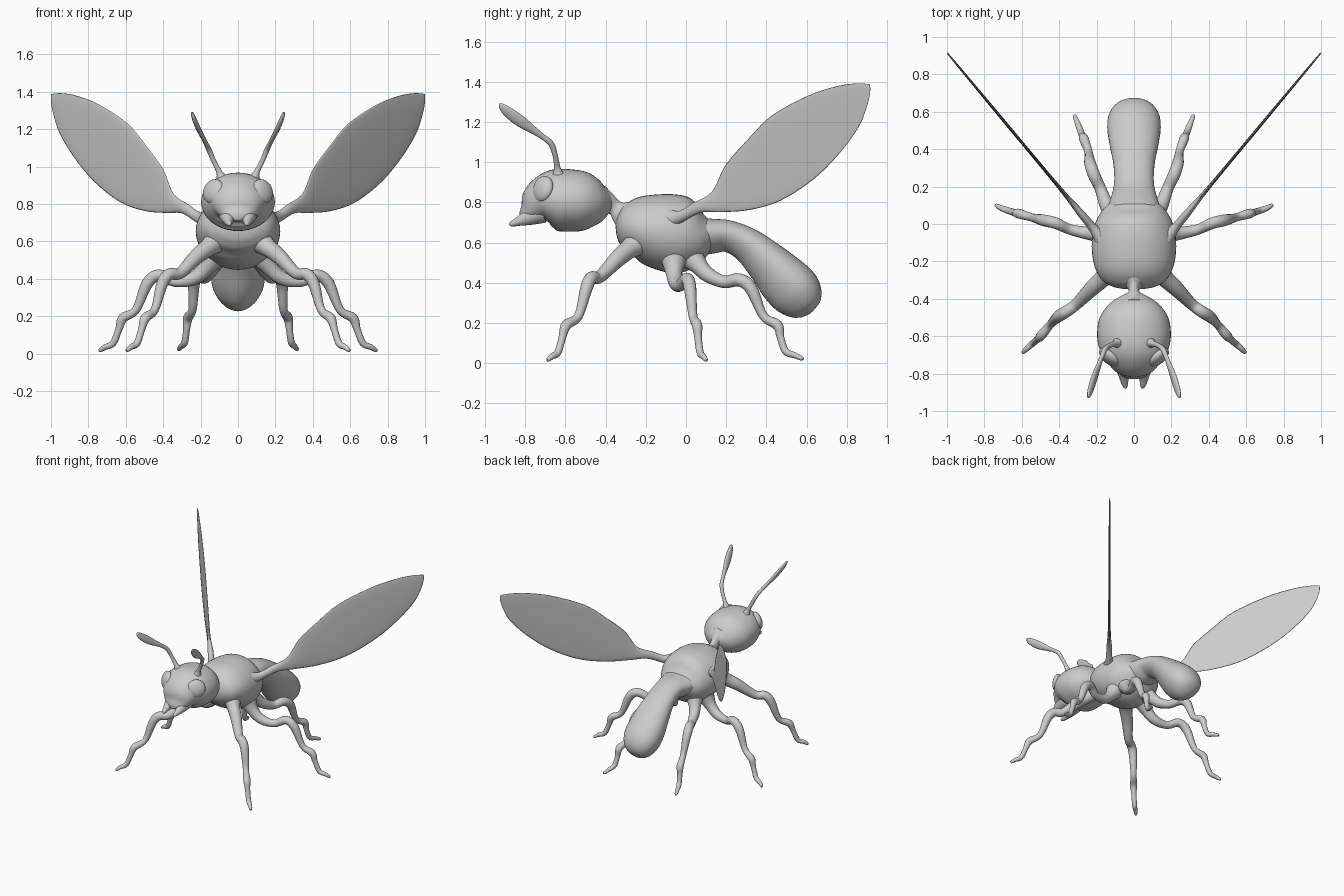
import bpy, bmesh, math
from mathutils import Vector, Matrix

grey = bpy.data.materials.new("plain grey")
grey.diffuse_color = (0.6, 0.6, 0.6, 1)


def smooth_rows(rows, n=5):
    """Catmull-Rom interpolation of rows of numbers."""
    out = []
    for i in range(len(rows) - 1):
        p0, p1 = rows[max(i - 1, 0)], rows[i]
        p2, p3 = rows[i + 1], rows[min(i + 2, len(rows) - 1)]
        for k in range(n):
            t = k / n
            out.append([0.5 * (2 * b + (c - a) * t + (2 * a - 5 * b + 4 * c - d) * t * t
                               + (3 * b - a - 3 * c + d) * t ** 3)
                        for a, b, c, d in zip(p0, p1, p2, p3)])
    out.append(list(rows[-1]))
    return out


def finish(name, bm, mirror):
    bmesh.ops.recalc_face_normals(bm, faces=bm.faces)
    for f in bm.faces:
        f.smooth = True
    me = bpy.data.meshes.new(name)
    bm.to_mesh(me)
    bm.free()
    me.materials.append(grey)
    ob = bpy.data.objects.new(name, me)
    bpy.context.collection.objects.link(ob)
    if mirror:
        ob.modifiers.new("Mirror", 'MIRROR')
    return ob


def skin(name, rings, mirror=False):
    """Join rings of points into a closed smooth skin."""
    bm = bmesh.new()
    loops = [[bm.verts.new(p) for p in r] for r in rings]
    n = len(loops[0])
    for a, b in zip(loops, loops[1:]):
        for i in range(n):
            j = (i + 1) % n
            bm.faces.new((a[i], a[j], b[j], b[i]))
    bm.faces.new(loops[0])
    bm.faces.new(loops[-1])
    return finish(name, bm, mirror)


def loft(name, stations, mirror=False, sides=24, egg=0.0):
    """Stations: x, y, z, half width, half height along a path."""
    rows = smooth_rows(stations)
    pts = [Vector(r[:3]) for r in rows]
    side, rings = Vector((1, 0, 0)), []
    for i, r in enumerate(rows):
        t = (pts[min(i + 1, len(pts) - 1)] - pts[max(i - 1, 0)]).normalized()
        side = (side - t * side.dot(t)).normalized()
        up = side.cross(t)
        if up.z < 0 and egg:
            up = -up
        w, h = max(r[3], 0.001), max(r[4], 0.001)
        rings.append([pts[i] + side * (w * math.cos(a) * (1 + egg * math.sin(a)))
                      + up * (h * math.sin(a))
                      for a in (math.tau * k / sides for k in range(sides))])
    return skin(name, rings, mirror)


def limb(name, stations, mirror=True):
    return loft(name, [(*s, s[3]) for s in stations], mirror, 16)


# Body: y, z, half width, half height
def body(name, st, egg=0.0):
    return loft(name, [(0, *s) for s in st], sides=40, egg=egg)


body("thorax", [
    (-.350, .675, .002, .002), (-.345, .675, .07, .04), (-.33, .675, .125, .08),
    (-.295, .675, .175, .12), (-.22, .673, .213, .162), (-.12, .655, .226, .19),
    (-.02, .638, .215, .192), (.05, .63, .185, .155), (.10, .63, .145, .10),
    (.13, .63, .10, .06), (.14, .63, .002, .002)])
body("head", [
    (-.362, .80, .015, .02), (-.385, .80, .07, .055), (-.43, .80, .135, .105),
    (-.50, .805, .183, .145), (-.58, .81, .197, .155), (-.65, .812, .19, .153),
    (-.70, .803, .168, .133), (-.74, .785, .135, .103), (-.78, .75, .098, .058),
    (-.81, .727, .06, .03), (-.825, .715, .005, .005)])
body("neck", [
    (-.43, .81, .07, .08), (-.39, .795, .045, .055), (-.355, .775, .027, .04),
    (-.33, .755, .04, .055), (-.29, .73, .09, .09)])
body("abdomen", [
    (.02, .63, .15, .10), (.12, .632, .128, .088), (.21, .632, .105, .079),
    (.31, .585, .108, .088), (.41, .495, .128, .110), (.49, .41, .140, .130),
    (.55, .35, .135, .130), (.595, .302, .108, .105), (.62, .275, .072, .070),
    (.63, .264, .035, .035), (.633, .261, .002, .002)], egg=0.2)

# Jaws
limb("jaws", [
    (.05, -.72, .755, .06), (.052, -.78, .728, .042), (.052, -.83, .707, .024),
    (.047, -.865, .694, .014), (.044, -.877, .691, .007), (.043, -.88, .69, .001)])

# Eyes: flattened balls set in the sides of the face
bm = bmesh.new()
facing = Vector((.62, -.75, .25)).to_track_quat('Z', 'Y').to_matrix().to_4x4()
bmesh.ops.create_uvsphere(
    bm, u_segments=32, v_segments=16, radius=1,
    matrix=Matrix.Translation((.13, -.712, .867)) @ facing @ Matrix.Diagonal((.067, .067, .034, 1)))
finish("eyes", bm, True)

# Feelers: thin stalk and flat leaf-shaped end
loft("feelers", [
    (.085, -.635, .93, .035, .035), (.10, -.64, .97, .016, .017), (.13, -.65, 1.03, .013, .013),
    (.155, -.67, 1.09, .014, .015), (.172, -.71, 1.125, .012, .014),
    (.19, -.76, 1.16, .012, .02), (.213, -.825, 1.205, .013, .030),
    (.232, -.885, 1.25, .012, .027), (.243, -.918, 1.28, .008, .015),
    (.246, -.93, 1.291, .001, .001)], mirror=True, sides=16)

# Legs: x, y, z, radius
limb("front_legs", [
    (.09, -.20, .63, .09), (.15, -.275, .575, .052), (.22, -.34, .52, .042),
    (.31, -.43, .43, .031), (.365, -.47, .425, .032), (.405, -.495, .375, .031),
    (.445, -.535, .235, .022), (.495, -.595, .19, .026), (.515, -.615, .13, .019),
    (.54, -.637, .055, .018), (.572, -.665, .035, .015), (.594, -.687, .017, .010),
    (.597, -.69, .015, .001)])
limb("middle_legs", [
    (.11, -.06, .55, .08), (.17, -.06, .46, .045), (.24, -.05, .40, .036),
    (.34, -.03, .385, .028), (.42, .005, .42, .031), (.485, .02, .375, .031),
    (.545, .035, .235, .022), (.615, .055, .19, .026), (.637, .06, .13, .019),
    (.668, .07, .055, .018), (.71, .085, .035, .015), (.738, .10, .017, .010),
    (.742, .103, .015, .001)])
limb("hind_legs", [
    (.08, .01, .55, .08), (.12, .06, .49, .047), (.15, .11, .44, .038),
    (.18, .19, .405, .031), (.215, .265, .415, .033), (.235, .325, .37, .031),
    (.243, .385, .235, .022), (.268, .455, .19, .026), (.275, .47, .13, .019),
    (.285, .495, .06, .018), (.302, .54, .04, .015), (.317, .578, .023, .010),
    (.319, .582, .02, .001)])

# Wings: upper edge x, z; lower edge x, z; half thickness
wing = [
    (.12, .80, .14, .65, .06), (.20, .757, .225, .705, .026), (.27, .80, .30, .75, .02),
    (.345, .855, .38, .752, .012), (.40, .985, .50, .763, .009), (.49, 1.11, .63, .81, .008),
    (.59, 1.23, .765, .915, .008), (.74, 1.33, .87, 1.04, .007), (.86, 1.378, .95, 1.17, .006),
    (.94, 1.392, .985, 1.27, .005), (.985, 1.39, .999, 1.34, .004), (.998, 1.387, 1.0, 1.375, .002)]


def on_plane(x, z):
    return Vector((x, .13 + (x - .345) * 1.2, z))


flat = Vector((1.2, -1, 0)).normalized()
rings = []
for xu, zu, xl, zl, th in smooth_rows(wing):
    u, l = on_plane(xu, zu), on_plane(xl, zl)
    rings.append([(u + l) / 2 + (u - l) / 2 * math.cos(a) + flat * (th * math.sin(a))
                  for a in (math.tau * k / 24 for k in range(24))])
skin("wings", rings, True)
